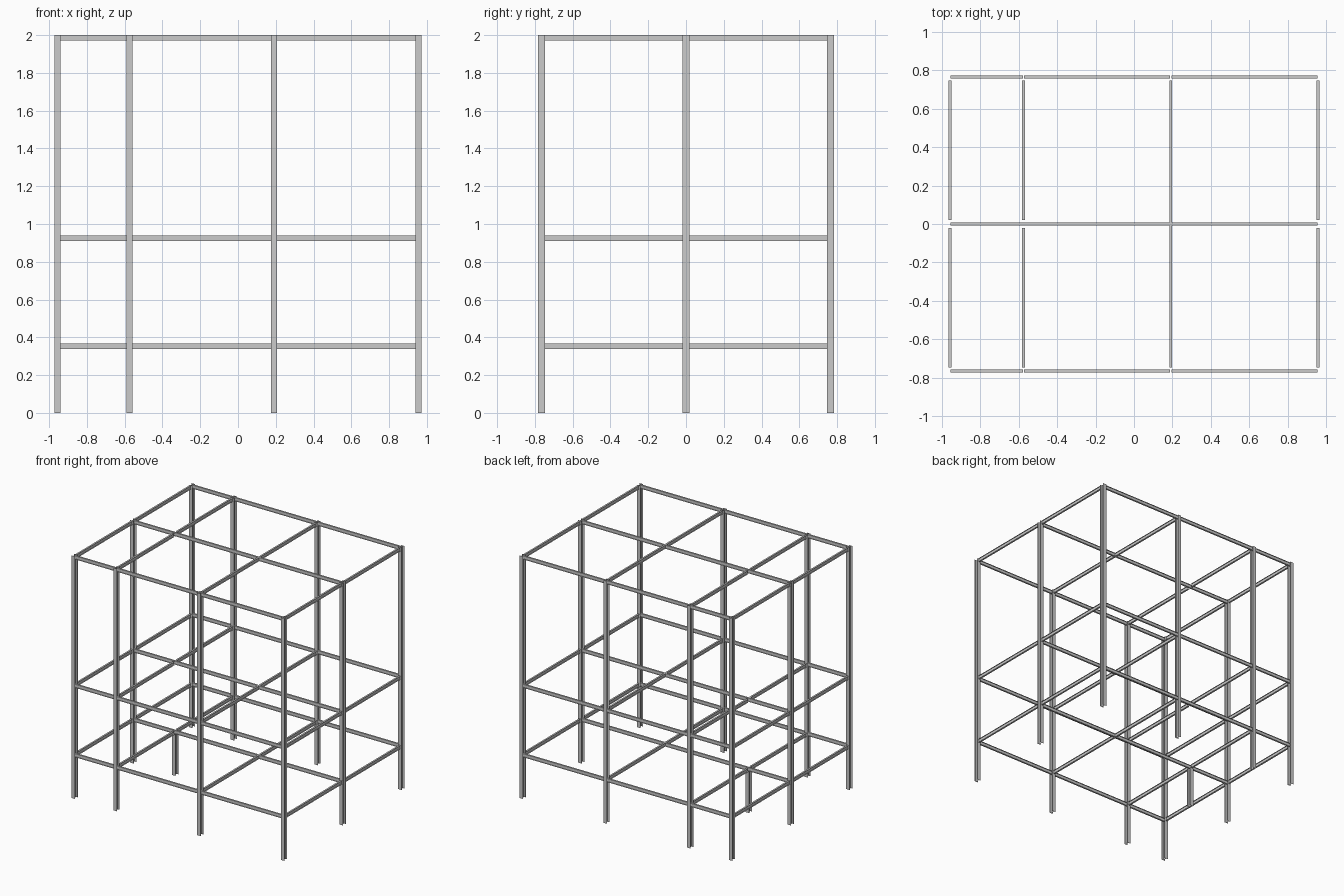
import bpy, bmesh
from mathutils import Vector

if "Cube" in bpy.data.objects:
    bpy.data.objects.remove(bpy.data.objects["Cube"])

XS = (-0.956, -0.574, 0.191, 0.956)   # column grid
YS = (-0.765, 0.0, 0.765)
LEVELS = (0.367, 0.940, 2.0)          # top of beams
POST = dict(b=0.032, h=0.037, tf=0.0028, tw=0.002)
BEAM = dict(b=0.0145, h=0.029, tf=0.002, tw=0.0016)


def i_profile(b, h, tf, tw):
    """I-section outline: u across the flanges, v along the web."""
    u, v, w, f = b / 2, h / 2, tw / 2, h / 2 - tf
    half = [(u, -v), (u, -f), (w, -f), (w, f), (u, f), (u, v)]
    return half + [(-x, y) for x, y in reversed(half)]


def member(name, section, start, end, u_dir, v_dir):
    """Open-ended rolled steel section swept from start to end."""
    bm = bmesh.new()
    u_dir, v_dir = Vector(u_dir), Vector(v_dir)
    rings = [[bm.verts.new(Vector(p) + u_dir * u + v_dir * v)
              for u, v in i_profile(**section)] for p in (start, end)]
    n = len(rings[0])
    for i in range(n):
        j = (i + 1) % n
        bm.faces.new((rings[0][i], rings[0][j], rings[1][j], rings[1][i]))
    bmesh.ops.recalc_face_normals(bm, faces=bm.faces)
    # make sure the outer flange faces outward
    face = max(bm.faces, key=lambda f: f.calc_center_median().dot(v_dir))
    if face.normal.dot(v_dir) < 0:
        bmesh.ops.reverse_faces(bm, faces=bm.faces)
    mesh = bpy.data.meshes.new(name)
    bm.to_mesh(mesh)
    bm.free()
    bpy.context.collection.objects.link(bpy.data.objects.new(name, mesh))


# Columns: full height on the perimeter, one short stub inside, one bay open
for i, x in enumerate(XS):
    for j, y in enumerate(YS):
        if (i, j) == (2, 1):
            continue
        stub = (i, j) == (1, 1)
        top = LEVELS[0] - BEAM["h"] if stub else 2.0
        member("short_post" if stub else "post", POST,
               (x, y, 0), (x, y, top), (1, 0, 0), (0, 1, 0))

for level in LEVELS:
    z = level - BEAM["h"] / 2
    # Beams along x, reaching the column webs
    for j, y in enumerate(YS):
        stops = [XS[0], XS[2], XS[3]] if j == 1 else XS
        for a, b in zip(stops, stops[1:]):
            member("long_beam", BEAM, (a + 0.003, y, z), (b - 0.003, y, z),
                   (0, 1, 0), (0, 0, 1))
    # Beams along y, stopping at the column flanges
    for i, x in enumerate(XS):
        stops = [YS[0], YS[2]] if i == 2 else YS
        for a, b in zip(stops, stops[1:]):
            member("cross_beam", BEAM, (x, a + 0.0195, z), (x, b - 0.0195, z),
                   (1, 0, 0), (0, 0, 1))
